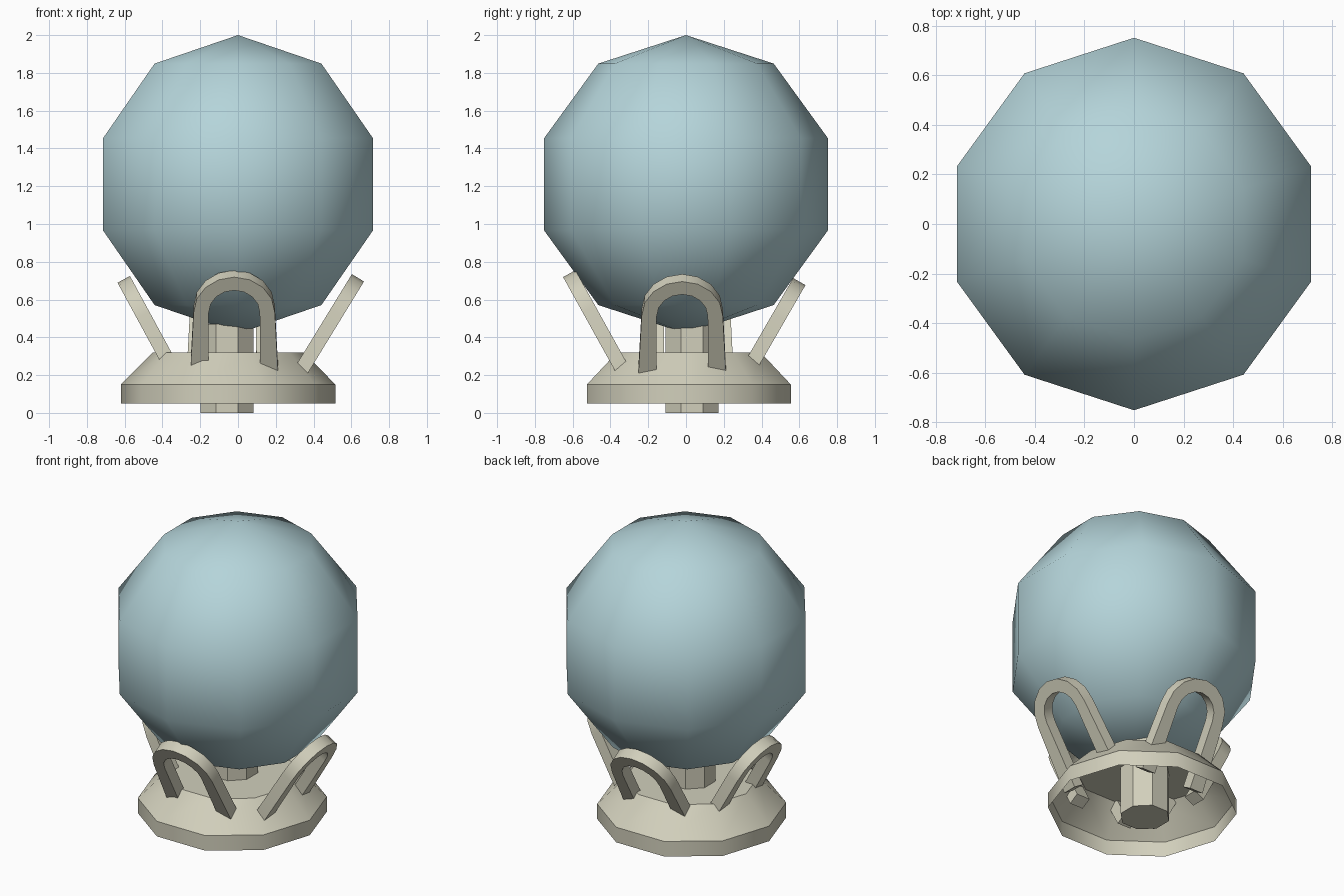
import bpy, bmesh, math
from mathutils import Vector

if "Cube" in bpy.data.objects:
    bpy.data.objects.remove(bpy.data.objects["Cube"])


def material(name, rgb):
    m = bpy.data.materials.new(name)
    m.diffuse_color = (*rgb, 1.0)
    m.use_nodes = True
    m.node_tree.nodes["Principled BSDF"].inputs["Base Color"].default_value = m.diffuse_color
    return m


BLUE = material("pale_blue_glass", (0.46, 0.66, 0.70))
BEIGE = material("warm_beige", (0.64, 0.625, 0.50))


def finish(bm, name, mat, angle=None):
    bmesh.ops.recalc_face_normals(bm, faces=bm.faces[:])
    mesh = bpy.data.meshes.new(name)
    bm.to_mesh(mesh)
    bm.free()
    mesh.materials.append(mat)
    ob = bpy.data.objects.new(name, mesh)
    bpy.context.collection.objects.link(ob)
    if angle:
        bpy.ops.object.select_all(action='DESELECT')
        ob.select_set(True)
        bpy.context.view_layer.objects.active = ob
        bpy.ops.object.shade_smooth_by_angle(angle=math.radians(angle))
    return ob


def lathe(name, profile, sides, centre, mat, turn=0.0, angle=None, cap_bottom=True):
    """Stack of regular polygons from (radius, z) pairs, bottom to top."""
    bm = bmesh.new()
    rings = []
    for r, z in profile:
        rings.append([bm.verts.new((centre[0] + r * math.cos(turn + i * math.tau / sides),
                                    centre[1] + r * math.sin(turn + i * math.tau / sides), z))
                      for i in range(sides)])
    for lo, hi in zip(rings, rings[1:]):
        for i in range(sides):
            j = (i + 1) % sides
            bm.faces.new((lo[i], lo[j], hi[j], hi[i]))
    bm.faces.new(rings[-1])
    if cap_bottom:
        bm.faces.new(rings[0])
    return finish(bm, name, mat, angle)


def arch(name, top, heading, lean):
    """U-shaped prong leaning outward; top is the middle of its crown."""
    a, t = math.radians(heading), math.radians(lean)
    r, up = Vector((math.cos(a), math.sin(a), 0)), Vector((0, 0, 1))
    u = up.cross(r)
    v = r * math.sin(t) + up * math.cos(t)
    n = r * math.cos(t) - up * math.sin(t)
    R_out, R_in, length, depth = 0.215, 0.135, 0.64, 0.075
    # outline pairs: foot, half circle, foot (feet slightly splayed and thicker)
    pairs = [((0.235, -length), (0.138, -length))]
    for i in range(9):
        c, s = math.cos(i * math.pi / 8), math.sin(i * math.pi / 8)
        pairs.append(((R_out * c, R_out * (s - 1)), (R_in * c, R_in * s - R_out)))
    pairs.append(((-0.235, -length), (-0.138, -length)))
    bm = bmesh.new()
    sections = []
    for o, i in pairs:
        corners = ((o, 1), (i, 1), (i, -1), (o, -1))
        sections.append([bm.verts.new(Vector(top) + u * p[0] + v * p[1] + n * (k * depth / 2))
                         for p, k in corners])
    for s0, s1 in zip(sections, sections[1:]):
        for i in range(4):
            j = (i + 1) % 4
            bm.faces.new((s0[i], s0[j], s1[j], s1[i]))
    bm.faces.new(sections[0])
    bm.faces.new(sections[-1])
    return finish(bm, name, BEIGE, 40)


# Large faceted globe
bm = bmesh.new()
bmesh.ops.create_uvsphere(bm, u_segments=10, v_segments=5, radius=0.79)
for vert in bm.verts:
    vert.co.z += 1.21
globe = finish(bm, "globe", BLUE, 60)

# Hollow base dish, open underneath
lathe("base_dish", [(0.568, 0.05), (0.568, 0.15), (0.40, 0.32)], 10,
      (-0.052, 0.015), BEIGE, angle=40, cap_bottom=False)

# Octagonal centre column
lathe("centre_column", [(0.152, 0.0), (0.152, 0.47)], 8,
      (-0.058, 0.032), BEIGE, turn=math.pi / 8)

# Four leaning prongs that cradle the globe
for name, top, heading, lean in (
        ("front_prong", (-0.02, -0.618, 0.737), -90, 29),
        ("right_prong", (0.635, -0.02, 0.715), 0, 31.5),
        ("back_prong", (-0.04, 0.60, 0.695), 90, 30),
        ("left_prong", (-0.605, 0.02, 0.707), 180, 28.5)):
    arch(name, top, heading, lean)
